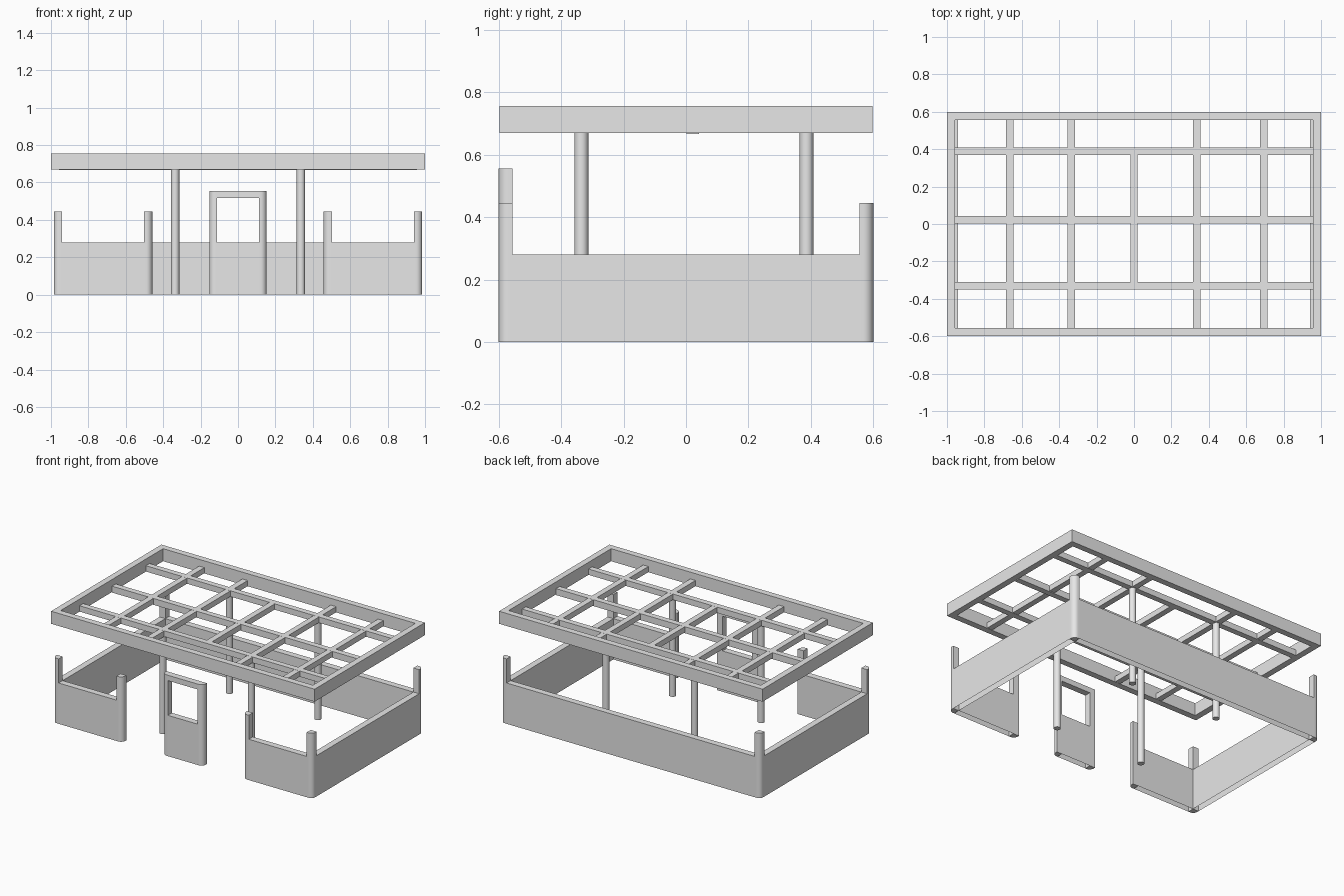
import bpy, bmesh, math

cube = bpy.data.objects.get("Cube")
if cube:
    bpy.data.objects.remove(cube, do_unlink=True)

GREY = (0.8, 0.8, 0.8, 1.0)
grey = bpy.data.materials.new("light_grey")
grey.use_nodes = True
grey.diffuse_color = GREY
grey.node_tree.nodes["Principled BSDF"].inputs["Base Color"].default_value = GREY


def prism(name, outline, z0, z1, floor=True, smooth=False):
    """Extrude a counter-clockwise outline from z0 to z1."""
    bm = bmesh.new()
    low = [bm.verts.new((x, y, z0)) for x, y in outline]
    high = [bm.verts.new((x, y, z1)) for x, y in outline]
    n = len(outline)
    for i in range(n):
        j = (i + 1) % n
        bm.faces.new((low[i], low[j], high[j], high[i]))
    bm.faces.new(high)
    if floor:
        bm.faces.new(low[::-1])
    mesh = bpy.data.meshes.new(name)
    bm.to_mesh(mesh)
    bm.free()
    mesh.materials.append(grey)
    obj = bpy.data.objects.new(name, mesh)
    bpy.context.collection.objects.link(obj)
    if smooth:
        bpy.ops.object.select_all(action='DESELECT')
        obj.select_set(True)
        bpy.context.view_layer.objects.active = obj
        bpy.ops.object.shade_smooth_by_angle(angle=math.radians(35))
    return obj


def box(name, x0, x1, y0, y1, z0, z1, floor=True):
    return prism(name, [(x0, y0), (x1, y0), (x1, y1), (x0, y1)], z0, z1, floor)


def post(name, x0, x1, y0, y1, height, round_corner, r=0.032, steps=8):
    """Square post with one quarter-round corner."""
    pts = []
    for k, (sx, sy) in enumerate([(1, 1), (-1, 1), (-1, -1), (1, -1)]):
        cx, cy = (x1 if sx > 0 else x0), (y1 if sy > 0 else y0)
        if (sx, sy) != round_corner:
            pts.append((cx, cy))
            continue
        for i in range(steps + 1):
            a = math.pi / 2 * (k + i / steps)
            pts.append((cx - sx * r + r * math.cos(a), cy - sy * r + r * math.sin(a)))
    return prism(name, pts, 0, height, smooth=True)


X, Y, T = 0.985, 0.6, 0.044        # wall extents and thickness
WALL, POST, DOOR = 0.28, 0.445, 0.555
GAP = 0.458                        # inner end of the front walls

# Low walls and their posts, mirrored left and right
for side, s in (("left", 1), ("right", -1)):
    def span(a, b):
        return sorted((s * a, s * b))
    for end, e in (("front", -1), ("back", 1)):
        post(f"{end}_{side}_corner_post", *span(X - T, X),
             *sorted((e * (Y - T), e * Y)), POST, (s, e))
    post(f"{side}_entrance_post", *span(GAP, GAP + T), -Y, T - Y, POST, (-s, -1))
    box(f"{side}_wall", *span(X - T, X), T - Y, Y - T, 0, WALL, floor=False)
    box(f"{side}_front_wall", *span(GAP + T, X - T), -Y, T - Y, 0, WALL, floor=False)
    # Sides of the framed centre panel
    post(f"{side}_panel_post", *span(0.112, 0.153), -Y, T - Y, DOOR, (s, -1))

box("back_wall", T - X, X - T, Y - T, Y, 0, WALL, floor=False)

# Centre panel with an opening
box("panel_base", -0.112, 0.112, -Y, T - Y, 0, WALL, floor=False)
box("panel_top_rail", -0.112, 0.112, -Y, T - Y, 0.518, DOOR)

# Round columns
for x in (-0.336, 0.336):
    for y in (-0.335, 0.386):
        ring = [(x + 0.022 * math.cos(a), y + 0.022 * math.sin(a))
                for a in (math.tau * i / 32 for i in range(32))]
        side = "left" if x > 0 else "right"
        end = "front" if y < 0 else "back"
        prism(f"{end}_{side}_column", ring, 0, 0.672, smooth=True)

# Roof frame
Z0, Z1, RX, RY, B = 0.67, 0.756, 1.0, 0.598, 0.043
for side, s in (("back", 1), ("front", -1)):
    box(f"{side}_roof_rail", -RX, RX, *sorted((s * (RY - B), s * RY)), Z0, Z1)
for side, s in (("left", 1), ("right", -1)):
    box(f"{side}_roof_rail", *sorted((s * (RX - B), s * RX)), B - RY, RY - B, Z0, Z1)

# Thinner roof beams, set low inside the frame
TOP = 0.71
H = 0.02
for name, y, drop in (("front", -0.33, 0), ("middle", 0.022, 0.004), ("back", 0.389, 0)):
    box(f"{name}_long_beam", B - RX, RX - B, y - H, y + H, Z0 - drop, TOP)
for i, x in enumerate((-0.664, -0.335, 0, 0.336, 0.694)):
    y0, y1 = (-0.33, 0.389) if x == 0 else (B - RY, RY - B)
    box(f"cross_beam_{i + 1}", x - H, x + H, y0, y1, Z0 + 0.001, TOP - 0.0005)
